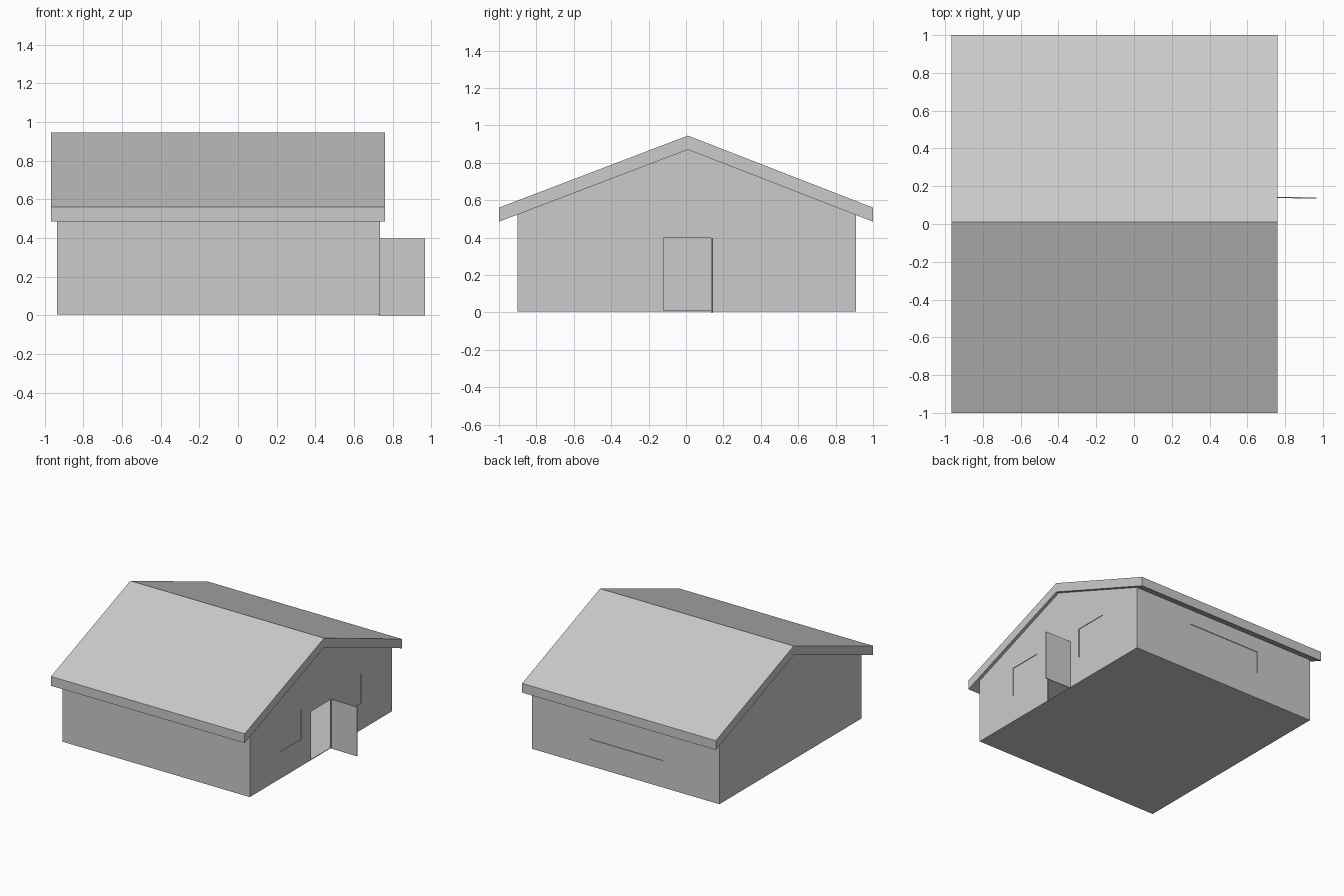
import bpy
from mathutils import Matrix

if "Cube" in bpy.data.objects:
    bpy.data.objects.remove(bpy.data.objects["Cube"])

X0, X1 = -0.935, 0.735      # outer faces of the gable walls
RIDGE_Y = 0.01
T = 0.01                    # wall thickness


def mesh_object(name, verts, faces):
    me = bpy.data.meshes.new(name)
    me.from_pydata(verts, [], faces)
    me.update()
    ob = bpy.data.objects.new(name, me)
    bpy.context.collection.objects.link(ob)
    return ob


def prism(name, profile, x0, x1):
    """Extrude a counter-clockwise (y, z) profile along x."""
    n = len(profile)
    verts = [(x, y, z) for x in (x0, x1) for y, z in profile]
    faces = [tuple(reversed(range(n))), tuple(range(n, 2 * n))]
    faces += [(i, (i + 1) % n, n + (i + 1) % n, n + i) for i in range(n)]
    return mesh_object(name, verts, faces)


def box(name, x, y, z):
    return prism(name, [(y[0], z[0]), (y[1], z[0]), (y[1], z[1]), (y[0], z[1])], *x)


def cut(target, cutter):
    m = target.modifiers.new(cutter.name, 'BOOLEAN')
    m.operation = 'DIFFERENCE'
    m.solver = 'EXACT'
    m.object = cutter
    cutter.hide_render = True
    cutter.hide_set(True)


# Roof: folded slab with vertical eave edges
prism("roof", [(-1, 0.485), (RIDGE_Y, 0.87), (1, 0.485),
               (1, 0.56), (RIDGE_Y, 0.945), (-1, 0.56)], -0.967, 0.76)

# Walls and floor: thin gabled shell, open under the roof
walls = prism("walls", [(-0.9, 0.005), (0.91, 0.005), (0.91, 0.52),
                        (RIDGE_Y, 0.87), (-0.9, 0.523)], X0, X1)
cut(walls, prism("room_cutter", [(-0.9 + T, 0.01), (0.91 - T, 0.01), (0.91 - T, 0.6),
                                 (RIDGE_Y, 0.95), (-0.9 + T, 0.6)], X0 + T, X1 - T))

# Doorway
cut(walls, box("doorway_cutter", (X1 - 0.05, X1 + 0.05), (-0.12, 0.135), (0.01, 0.397)))

# Shallow recessed windows: two beside the door, one at the back
for side, y in (("left", (-0.515, -0.24)), ("right", (0.24, 0.515))):
    cut(walls, box(f"{side}_window_cutter", (X1 - 0.005, X1 + 0.05), y, (0.22, 0.46)))
cut(walls, box("back_window_cutter", (-0.43, 0.22), (0.905, 0.95), (0.22, 0.40)))

# Open door leaf, swung outwards
door = box("door", (0, 0.24), (-0.004, 0.002), (0.0, 0.397))
door.data.transform(Matrix.Translation((0.727, 0.142, 0)) @ Matrix.Rotation(-0.015, 4, 'Z'))
